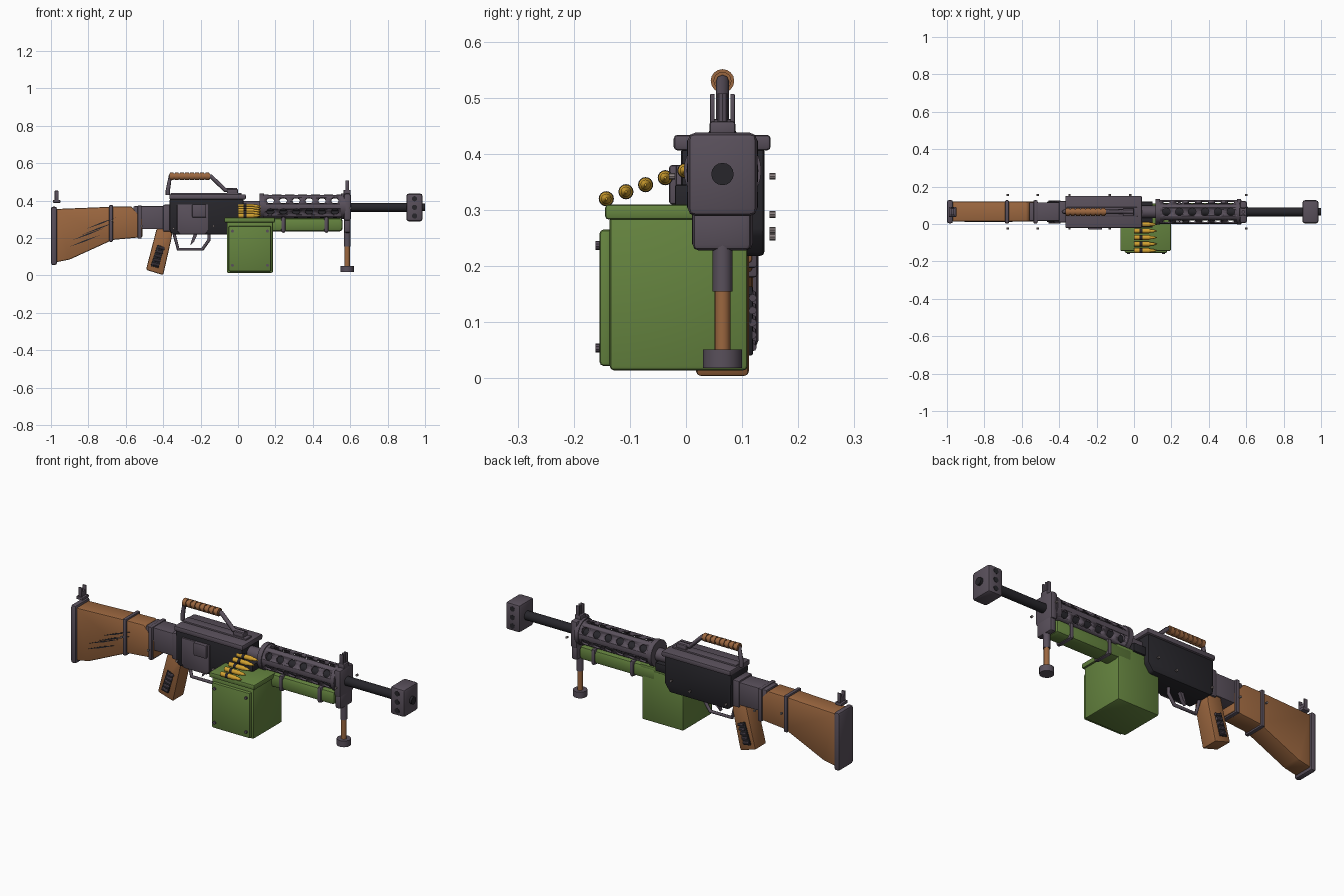
import bpy, bmesh, math
from mathutils import Vector

if "Cube" in bpy.data.objects:
    bpy.data.objects.remove(bpy.data.objects["Cube"])

CY, CZ = 0.065, 0.364          # bore axis


def material(name, rgb):
    m = bpy.data.materials.new(name)
    m.diffuse_color = (*rgb, 1)
    m.use_nodes = True
    m.node_tree.nodes["Principled BSDF"].inputs["Base Color"].default_value = m.diffuse_color
    return m


WOOD = material("wood", (0.33, 0.135, 0.05))
GREEN = material("green_paint", (0.13, 0.23, 0.05))
STEEL = material("steel", (0.10, 0.08, 0.105))
BLACK = material("black_steel", (0.02, 0.019, 0.024))
BRASS = material("brass", (0.65, 0.36, 0.03))
PIN = material("pin_metal", (0.25, 0.21, 0.21))


def finish(bm, name, mat, bevel=0.0, segs=2):
    if bevel:
        bmesh.ops.bevel(bm, geom=bm.edges[:], offset=bevel, segments=segs,
                        profile=0.5, affect='EDGES', clamp_overlap=True)
    bmesh.ops.recalc_face_normals(bm, faces=bm.faces[:])
    me = bpy.data.meshes.new(name)
    bm.to_mesh(me)
    bm.free()
    me.materials.append(mat)
    me.shade_smooth()
    me.set_sharp_from_angle(angle=math.radians(32))
    ob = bpy.data.objects.new(name, me)
    bpy.context.collection.objects.link(ob)
    return ob


def prism(name, pts, y0, y1, mat, bevel=0.0):
    """Extrude an (x, z) outline along y."""
    bm = bmesh.new()
    f = bm.faces.new([bm.verts.new((x, y0, z)) for x, z in pts])
    r = bmesh.ops.extrude_face_region(bm, geom=[f])
    bmesh.ops.translate(bm, vec=(0, y1 - y0, 0),
                        verts=[v for v in r['geom'] if isinstance(v, bmesh.types.BMVert)])
    return finish(bm, name, mat, bevel)


def box(name, x0, x1, y0, y1, z0, z1, mat, bevel=0.006):
    return prism(name, [(x0, z0), (x1, z0), (x1, z1), (x0, z1)], y0, y1, mat, bevel)


def add_rod(bm, a, b, r0, r1, sides):
    a, b = Vector(a), Vector(b)
    d = b - a
    m = Vector((0, 0, 1)).rotation_difference(d).to_matrix().to_4x4()
    m.translation = (a + b) / 2
    bmesh.ops.create_cone(bm, cap_ends=True, segments=sides, radius1=r0,
                          radius2=r1, depth=d.length, matrix=m)


def rods(name, items, mat, sides=16):
    """One object from many (start, end, radius[, end radius]) rods."""
    bm = bmesh.new()
    for it in items:
        add_rod(bm, it[0], it[1], it[2], it[-1], sides)
    return finish(bm, name, mat)


def pipe(name, pts, r, mat):
    cu = bpy.data.curves.new(name, 'CURVE')
    cu.dimensions, cu.bevel_depth, cu.bevel_resolution = '3D', r, 2
    cu.use_fill_caps = True
    sp = cu.splines.new('POLY')
    sp.points.add(len(pts) - 1)
    for p, (x, z) in zip(sp.points, pts):
        p.co = (x, CY, z, 1)
    cu.materials.append(mat)
    ob = bpy.data.objects.new(name, cu)
    bpy.context.collection.objects.link(ob)


# Stock, butt plate and bands
prism("stock", [(-0.975, 0.07), (-0.9, 0.085), (-0.67, 0.19), (-0.51, 0.205), (-0.51, 0.3),
                (-0.57, 0.37), (-0.68, 0.367), (-0.975, 0.355)], 0.013, 0.119, WOOD, 0.008)
box("butt_plate", -1.0, -0.968, 0.003, 0.129, 0.055, 0.368, STEEL, 0.012)
box("stock_band_rear", -0.689, -0.669, 0.003, 0.127, 0.18, 0.376, STEEL, 0.005)
box("stock_band_front", -0.537, -0.515, 0.003, 0.127, 0.197, 0.374, STEEL, 0.005)
for i, (x, z, l) in enumerate([(-0.905, 0.152, 0.17), (-0.89, 0.187, 0.17),
                               (-0.84, 0.215, 0.19), (-0.81, 0.25, 0.16)]):
    dx, dz = l, l * 0.38
    prism(f"stock_groove_{i}", [(x, z), (x + dx * 0.5, z + dz * 0.5 - 0.004),
                                (x + dx, z + dz), (x + dx * 0.5, z + dz * 0.5 + 0.004)],
          0.010, 0.016, BLACK)

# Receiver with cover
box("receiver_neck", -0.56, -0.355, 0.016, 0.116, 0.247, 0.37, STEEL)
box("neck_collar", -0.40, -0.36, 0.008, 0.122, 0.235, 0.378, STEEL)
prism("receiver", [(-0.365, 0.235), (-0.345, 0.218), (0.0, 0.218), (0.03, 0.26),
                   (0.03, 0.412), (-0.365, 0.412)], -0.009, 0.14, BLACK, 0.008)
box("top_cover", -0.367, 0.042, -0.022, 0.151, 0.406, 0.434, STEEL, 0.007)
box("cover_ridge", -0.36, 0.02, 0.04, 0.09, 0.43, 0.442, STEEL, 0.004)
prism("side_plate", [(-0.325, 0.24), (-0.31, 0.22), (-0.175, 0.22), (-0.16, 0.24),
                     (-0.16, 0.38), (-0.325, 0.38)], -0.018, 0.0, STEEL, 0.004)
box("charging_knob", -0.245, -0.17, -0.03, -0.01, 0.31, 0.38, STEEL, 0.005)

# Carrying handle with ribbed wooden grip
pipe("carry_handle", [(-0.375, 0.43), (-0.375, 0.455), (-0.362, 0.53), (-0.145, 0.53),
                      (-0.07, 0.457), (-0.005, 0.457)], 0.0115, STEEL)
box("handle_foot", -0.06, 0.0, 0.045, 0.085, 0.43, 0.462, STEEL, 0.005)
grip = [((-0.366, CY, 0.53), (-0.15, CY, 0.53), 0.016)]
for i in range(8):
    x = -0.364 + i * 0.027
    grip += [((x, CY, 0.53), (x + 0.02, CY, 0.53), 0.021)]
rods("carry_grip", grip, WOOD)

# Pistol grip, side panels with ribs
prism("pistol_grip", [(-0.435, 0.25), (-0.35, 0.25), (-0.355, 0.2), (-0.4, 0.002),
                      (-0.492, 0.03)], 0.018, 0.112, WOOD, 0.008)
for side, s in (("left", -1), ("right", 1)):
    y0, y1 = sorted((CY + s * 0.045, CY + s * 0.054))
    prism(f"grip_panel_{side}", [(-0.467, 0.05), (-0.425, 0.04), (-0.395, 0.15),
                                 (-0.43, 0.165)], y0, y1, BLACK, 0.003)
    rods(f"grip_ribs_{side}", [((-0.457 + i * 0.008, CY + s * 0.054, 0.062 + i * 0.022),
                                (-0.425 + i * 0.008, CY + s * 0.054, 0.055 + i * 0.022), 0.007)
                               for i in range(5)], STEEL, 8)

# Trigger and guard
pipe("trigger_guard", [(-0.345, 0.235), (-0.32, 0.14), (-0.19, 0.14), (-0.155, 0.19),
                       (-0.155, 0.225)], 0.009, STEEL)
prism("trigger", [(-0.235, 0.225), (-0.215, 0.225), (-0.235, 0.18), (-0.255, 0.16),
                  (-0.25, 0.182)], 0.055, 0.075, STEEL)

# Barrel
rods("barrel", [((0.0, CY, CZ), (0.92, CY, CZ), 0.024)], BLACK, 24)
rods("barrel_socket", [((0.02, CY, CZ), (0.12, CY, CZ), 0.034)], STEEL, 24)
rods("gas_tube", [((0.1, CY, 0.328), (0.57, CY, 0.328), 0.022)], BLACK)

# Perforated shroud: ring profile revolved round the bore, then drilled
SZ = 0.37
bm = bmesh.new()
prof = [(0.125, 0.054), (0.125, 0.064), (0.575, 0.064), (0.575, 0.054)]
N = 32
rings = [[bm.verts.new((x, CY + r * math.cos(math.tau * k / N), SZ + r * math.sin(math.tau * k / N)))
          for x, r in prof] for k in range(N)]
for k in range(N):
    a, b = rings[k], rings[(k + 1) % N]
    for j in range(4):
        bm.faces.new((a[j], a[(j + 1) % 4], b[(j + 1) % 4], b[j]))
shroud = finish(bm, "barrel_shroud", STEEL)
drills = []
for k in range(6):
    c, s = math.cos(math.radians(30 + 60 * k)), math.sin(math.radians(30 + 60 * k))
    for i in range(6):
        x = 0.173 + i * 0.069
        drills.append(((x, CY + 0.04 * c, SZ + 0.04 * s), (x, CY + 0.08 * c, SZ + 0.08 * s), 0.02))
cutter = rods("shroud_drills", drills, STEEL, 16)
cutter.hide_render = True
cutter.hide_viewport = True
mod = shroud.modifiers.new("holes", 'BOOLEAN')
mod.operation, mod.object, mod.solver = 'DIFFERENCE', cutter, 'EXACT'
rods("shroud_collars", [((0.115, CY, SZ), (0.14, CY, SZ), 0.069),
                        ((0.55, CY, SZ), (0.572, CY, SZ), 0.069)], STEEL, 32)

# Muzzle brake with side ports
box("muzzle_brake", 0.9, 0.987, 0.003, 0.127, 0.289, 0.438, STEEL, 0.014)
rods("muzzle_bore", [((0.97, CY, CZ), (1.0, CY, CZ), 0.02)], BLACK)
rods("brake_ports", [((0.944, CY - 0.0635, z), (0.944, CY + 0.0635, z), 0.014)
                     for z in (0.41, 0.364, 0.318)], BLACK)

# Handguard with clamps
box("handguard", 0.1, 0.56, 0.018, 0.112, 0.235, 0.308, GREEN, 0.018)
for i, x in enumerate((0.23, 0.46)):
    box(f"handguard_clamp_{i}", x, x + 0.025, 0.011, 0.119, 0.228, 0.315, STEEL, 0.012)

# Front bracket, sight and support leg
LX = 0.584
box("front_bracket", 0.565, 0.604, 0.005, 0.123, 0.292, 0.438, STEEL, 0.012)
box("bracket_lower", 0.567, 0.602, 0.012, 0.116, 0.228, 0.31, STEEL, 0.01)
box("front_sight_base", 0.564, 0.602, 0.042, 0.088, 0.43, 0.458, STEEL, 0.005)
rods("front_sight_post", [((LX, CY, 0.455), (LX, CY, 0.508), 0.009)], STEEL, 8)
rods("leg_sleeve", [((LX, CY, 0.24), (LX, CY, 0.155), 0.0175)], STEEL)
rods("leg", [((LX, CY, 0.16), (LX, CY, 0.045), 0.014)], WOOD)
rods("leg_foot", [((LX, CY, 0.018), (LX, CY, 0.051), 0.035)], STEEL, 20)


# Protective ears of both sights
def sight_ears(name, x, z0, z1):
    for i, y in enumerate((CY - 0.022, CY + 0.014)):
        box(f"{name}_{i}", x - 0.01, x + 0.01, y, y + 0.008, z0, z1, STEEL, 0.002)


sight_ears("front_sight_ear", LX, 0.45, 0.507)
box("rear_sight_base", -0.99, -0.95, 0.038, 0.092, 0.388, 0.404, STEEL, 0.004)
box("rear_sight_leaf", -0.978, -0.962, 0.045, 0.085, 0.4, 0.43, STEEL, 0.003)
sight_ears("rear_sight_ear", -0.97, 0.4, 0.453)

# Ammunition box with lid, front panel and rivets
box("ammo_box", -0.06, 0.187, -0.136, 0.11, 0.014, 0.29, GREEN, 0.008)
box("ammo_box_lid", -0.073, 0.197, -0.144, 0.11, 0.283, 0.31, GREEN, 0.006)
box("ammo_box_panel", -0.05, 0.177, -0.154, -0.13, 0.022, 0.265, GREEN, 0.007)
rods("panel_rivets", [((x, -0.161, z), (x, -0.15, z), 0.008)
                      for x in (-0.03, 0.157) for z in (0.054, 0.237)], STEEL, 10)

# Cartridge belt
rounds = [(-0.142 + 0.035 * i, 0.32 + 0.0125 * i) for i in range(5)]
rods("cartridge_cases", [it for y, z in rounds for it in
                         (((0.0, y, z), (0.08, y, z), 0.0125),
                          ((0.08, y, z), (0.09, y, z), 0.0125, 0.009))], BRASS)
rods("bullets", [it for y, z in rounds for it in
                 (((0.088, y, z), (0.1, y, z), 0.009), ((0.1, y, z), (0.122, y, z), 0.009, 0.002))], BRASS)
rods("belt_links", [((0.03, y, z), (0.045, y, z), 0.0135) for y, z in rounds], BLACK)
box("feed_tray", 0.0, 0.1, -0.02, 0.12, 0.3, 0.345, BLACK, 0.004)

# Small pins standing off both sides
rods("side_pins", [((x, y - 0.0055, z), (x, y + 0.0055, z), 0.006)
                   for x, z in ((-0.675, 0.292), (-0.515, 0.264), (-0.345, 0.252),
                                (-0.13, 0.264), (-0.02, 0.292), (0.6, 0.36))
                   for y in (-0.025, 0.154)], PIN, 8)
